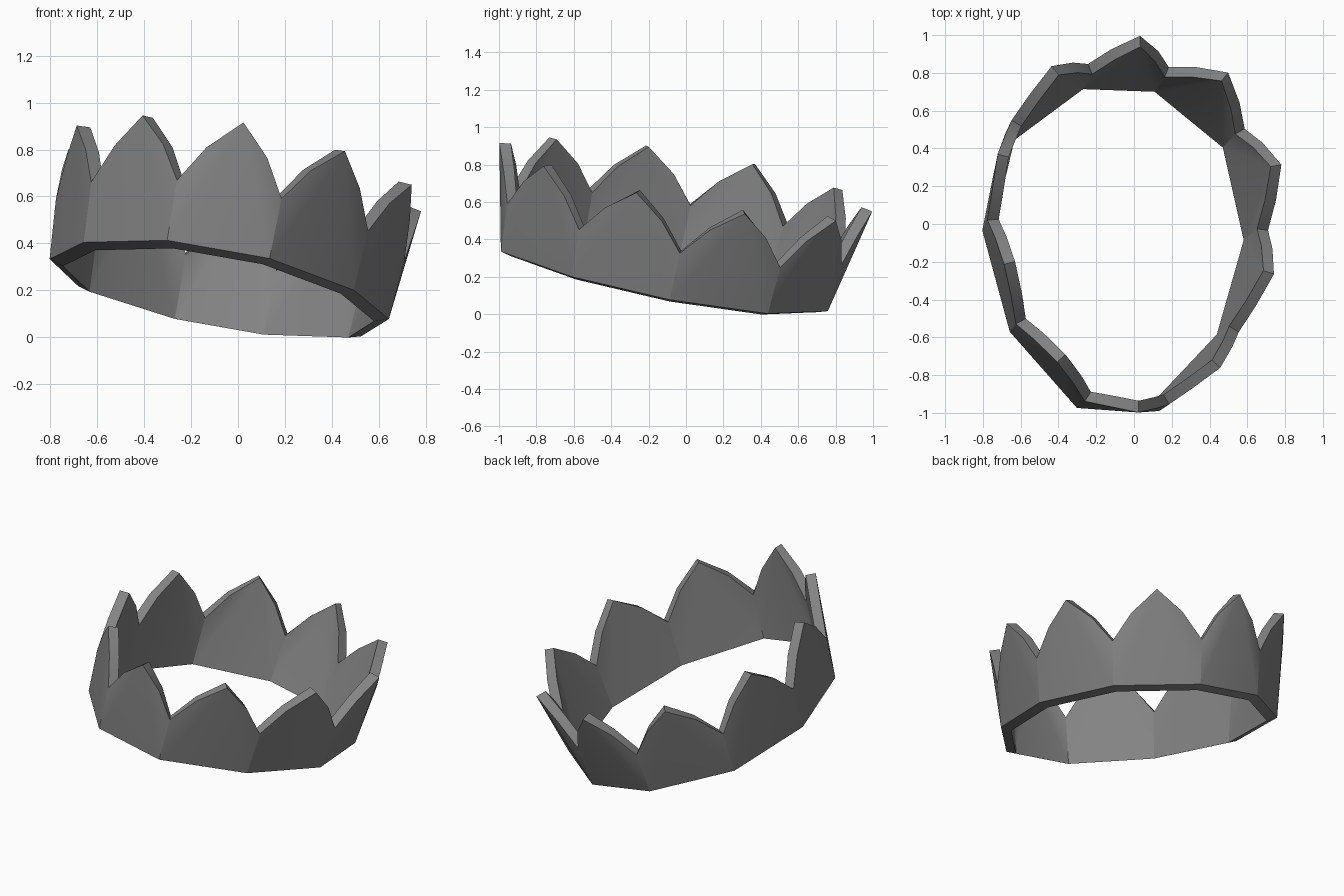
import bpy, bmesh, math
from mathutils import Vector, Matrix

if "Cube" in bpy.data.objects:
    bpy.data.objects.remove(bpy.data.objects["Cube"])

VALLEY_H, PEAK_H = 0.262, 0.54      # heights of notches and points above the rim
VALLEY_FLARE, PEAK_FLARE = 0.02, 0.115
THICKNESS = 0.06

metal = bpy.data.materials.new("dark_grey_metal")
metal.diffuse_color = (0.23, 0.23, 0.23, 1)
metal.use_nodes = True
metal.node_tree.nodes["Principled BSDF"].inputs["Base Color"].default_value = metal.diffuse_color

# Right half of the ten-sided oval rim, mirrored to get the full ring
half = [(0.222, -0.927), (0.585, -0.53), (0.735, 0.01), (0.612, 0.538), (0.212, 0.85)]
ring = [Vector((x, y, 0)) for x, y in half]
ring += [Vector((-p.x, p.y, 0)) for p in reversed(ring)]
count = len(ring)
up = Vector((0, 0, 1))

# Sideways pull of the points towards the middle, front to back, and their lean
pull = [0.05, 0.045, 0.022, 0.008, 0]
pull += [-p for p in reversed(pull[:4])] + [0]
pull = [-p for p in pull]
lean = Vector((0.012, 0.022, 0))

bm = bmesh.new()
rim = [bm.verts.new(p) for p in ring]
notch = [bm.verts.new(p + p.normalized() * VALLEY_FLARE + up * VALLEY_H
                      + Vector((0, 0.008, 0))) for p in ring]

# One flared, pointed panel per side of the ring
for i in range(count):
    j = (i + 1) % count
    a, b = ring[i], ring[j]
    out = (b - a).cross(up).normalized()
    tip = (a + b) / 2 + out * PEAK_FLARE + up * PEAK_H + lean
    tip.x += pull[i]
    if i == count - 1:
        tip.y -= 0.02
    peak = bm.verts.new(tip)

    def shoulder(v, corner):
        # slightly bowed edge between the notch and the point
        side = (corner - (a + b) / 2).normalized()
        return bm.verts.new((v.co + tip) / 2 + side * 0.018 + up * 0.015)

    left, right = shoulder(notch[i], a), shoulder(notch[j], b)
    for face in ((rim[i], rim[j], peak),
                 (rim[i], peak, left), (rim[i], left, notch[i]),
                 (rim[j], right, peak), (rim[j], notch[j], right)):
        bm.faces.new(face)

# Crisp fold between neighbouring panels
for r, n in zip(rim, notch):
    bm.edges.get((r, n)).smooth = False

bm.normal_update()
mesh = bpy.data.meshes.new("crown_band")
bm.to_mesh(mesh)
bm.free()
mesh.materials.append(metal)
crown = bpy.data.objects.new("crown_band", mesh)
bpy.context.collection.objects.link(crown)

# Wall thickness, inwards
solid = crown.modifiers.new("wall", 'SOLIDIFY')
solid.thickness = THICKNESS
solid.offset = -1
solid.use_even_offset = True

bpy.context.view_layer.objects.active = crown
crown.select_set(True)
bpy.ops.object.modifier_apply(modifier=solid.name)

# Bevelled underside: the inner rim sits a little lower than the outer one
for v in crown.data.vertices:
    if v.index >= count and v.co.z < 0.1:
        v.co.z = -0.02

# Tilt the whole crown towards the back right
x_axis = Vector((0.984, -0.036, -0.174)).normalized()
z_axis = x_axis.cross(Vector((0.013, 0.983, -0.182))).normalized()
y_axis = z_axis.cross(x_axis)
tilt = Matrix((x_axis, y_axis, z_axis)).transposed().to_4x4()
crown.data.transform(Matrix.Translation((-0.08, -0.07, 0.207)) @ tilt)
bpy.ops.object.shade_smooth_by_angle(angle=math.radians(22))
